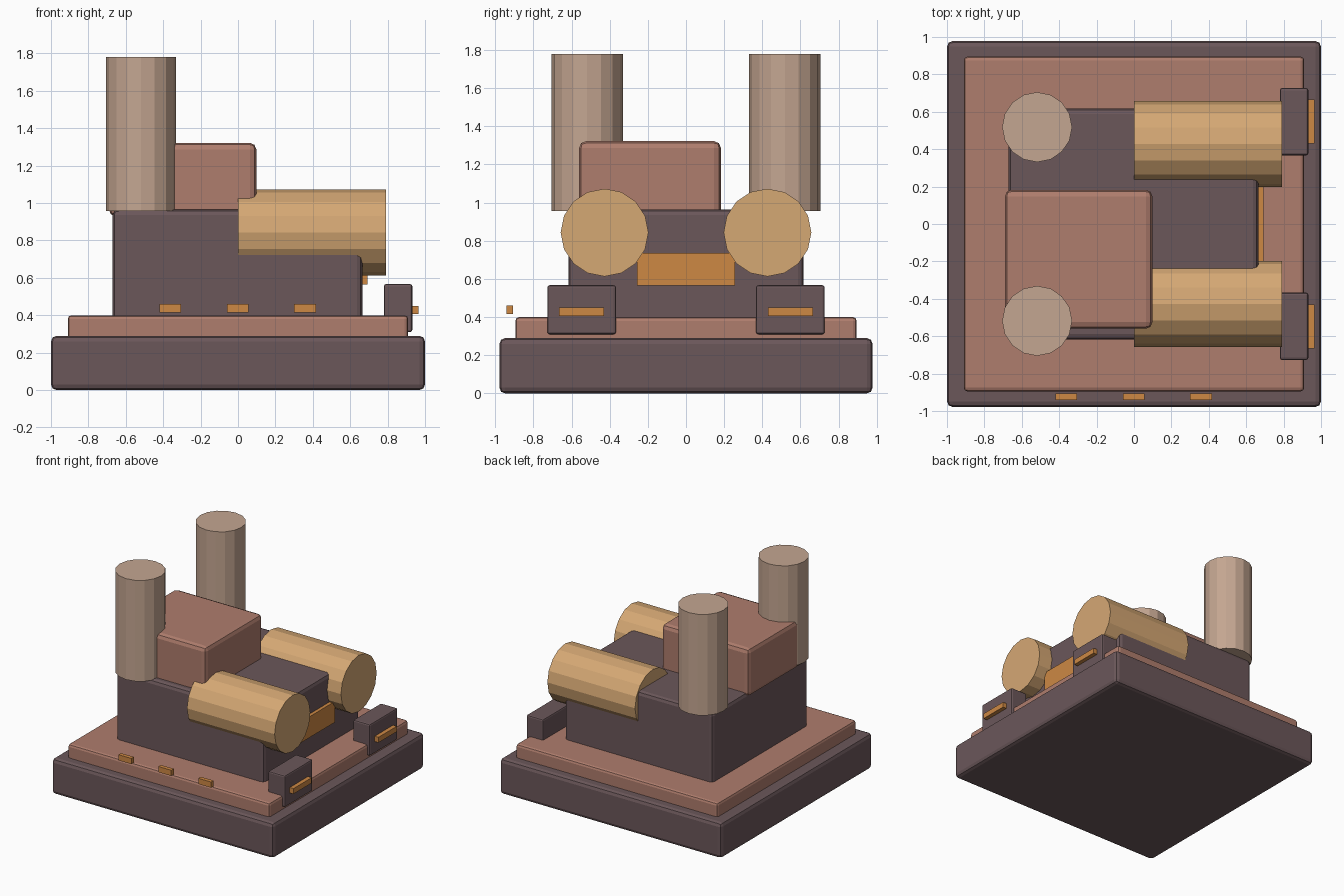
import bpy, math

if "Cube" in bpy.data.objects:
    bpy.data.objects.remove(bpy.data.objects["Cube"])


def material(name, rgb):
    def lin(c):
        c /= 255
        return c / 12.92 if c <= 0.04045 else ((c + 0.055) / 1.055) ** 2.4
    m = bpy.data.materials.new(name)
    m.diffuse_color = (*[lin(c) for c in rgb], 1)
    m.use_nodes = True
    m.node_tree.nodes["Principled BSDF"].inputs["Base Color"].default_value = m.diffuse_color
    return m


PLUM = material("dark plum", (107, 87, 90))
CLAY = material("clay pink", (175, 125, 109))
STONE = material("pale stone", (196, 166, 145))
GOLD = material("sandy gold", (213, 168, 116))
ORANGE = material("orange", (205, 136, 68))


def box(name, x, y, z, mat, bevel=0.0):
    """Box from (min, max) ranges, with optional rounded edges."""
    bpy.ops.mesh.primitive_cube_add(size=1, location=[sum(r) / 2 for r in (x, y, z)])
    ob = bpy.context.object
    ob.name = name
    ob.scale = [r[1] - r[0] for r in (x, y, z)]
    bpy.ops.object.transform_apply(location=False, rotation=False, scale=True)
    ob.data.materials.append(mat)
    if bevel:
        mod = ob.modifiers.new("rounded edges", 'BEVEL')
        mod.width = bevel
        mod.segments = 2
    return ob


def cylinder(name, radius, length, loc, mat, rot=(0, 0, 0)):
    bpy.ops.mesh.primitive_cylinder_add(vertices=16, radius=radius, depth=length,
                                        location=loc, rotation=rot)
    ob = bpy.context.object
    ob.name = name
    ob.data.materials.append(mat)
    return ob


# Stacked hull: base slab, deck, main body, cabin
box("base_slab", (-1, 1), (-0.978, 0.978), (0, 0.29), PLUM, 0.03)
box("deck", (-0.91, 0.91), (-0.895, 0.895), (0.25, 0.40), CLAY, 0.02)
box("main_body", (-0.67, 0.665), (-0.617, 0.617), (0.35, 0.965), PLUM, 0.03)
box("cabin", (-0.69, 0.098), (-0.56, 0.183), (0.93, 1.322), CLAY, 0.035)

# Orange panel between the barrels
box("nose_panel", (0.64, 0.693), (-0.257, 0.257), (0.565, 0.735), ORANGE)

# Mirrored pairs: chimneys, barrels, lamp housings and lamps
for side, s in (("left", 1), ("right", -1)):
    cylinder("chimney_" + side, 0.187, 0.823, (-0.518, s * 0.518, 1.3685), STONE)
    cylinder("barrel_" + side, 0.23, 0.79, (0.395, s * 0.427, 0.843), GOLD,
             (0, math.pi / 2, 0))
    y = sorted((s * 0.367, s * 0.727))
    box("lamp_housing_" + side, (0.78, 0.932), y, (0.31, 0.567), PLUM, 0.012)
    y = sorted((s * 0.43, s * 0.665))
    box("lamp_" + side, (0.90, 0.966), y, (0.406, 0.45), ORANGE)

# Row of small markers along the front edge
for i in range(3):
    cx = -0.362 + i * 0.36
    box(f"marker_{i + 1}", (cx - 0.058, cx + 0.058), (-0.94, -0.907),
        (0.415, 0.461), ORANGE)
